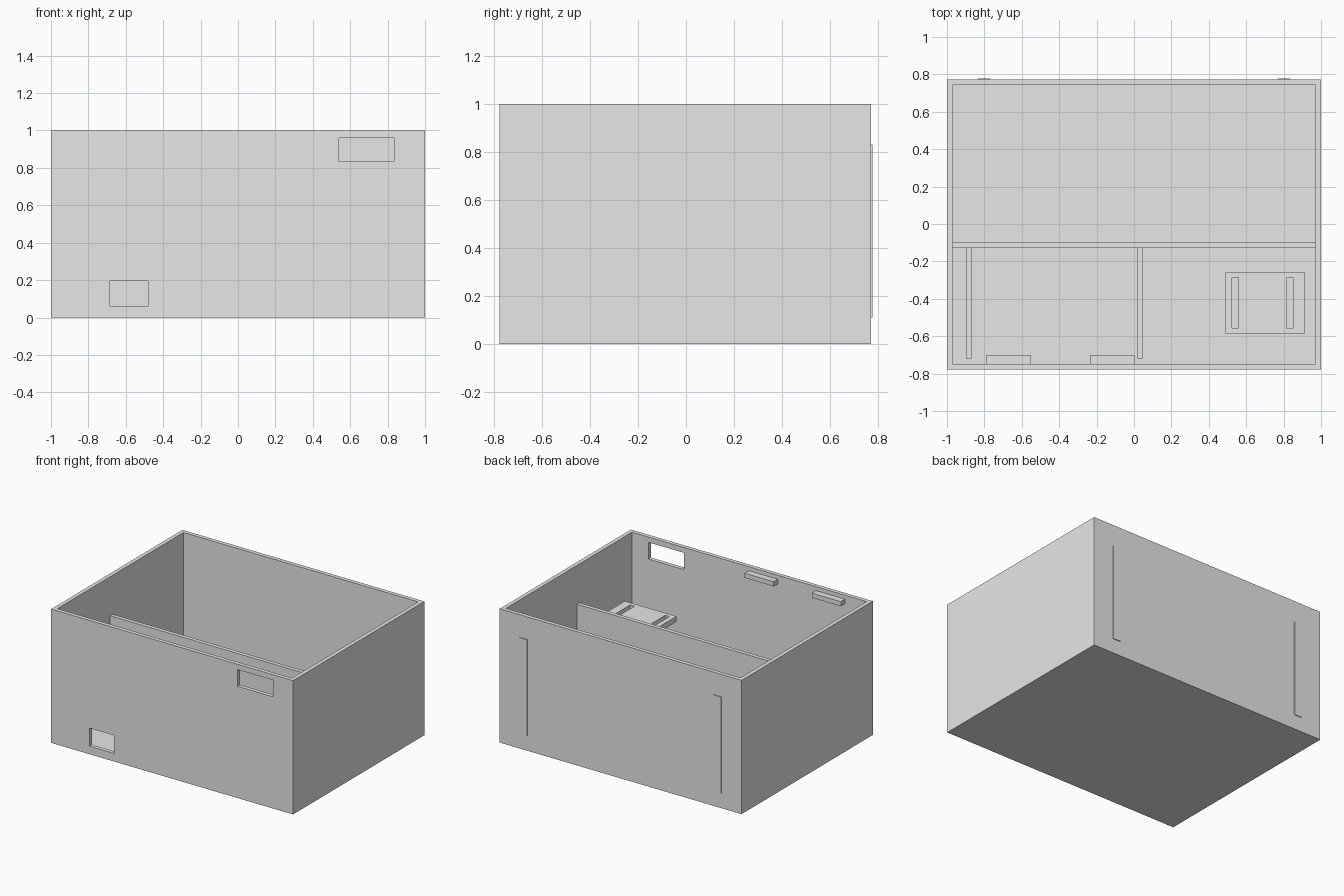
import bpy
import bmesh
from mathutils import Vector

cube = bpy.data.objects.get("Cube")
if cube:
    bpy.data.objects.remove(cube, do_unlink=True)

# Single plain grey
grey = bpy.data.materials.new("light_grey")
grey.use_nodes = True
grey.diffuse_color = (0.8, 0.8, 0.8, 1)
grey.node_tree.nodes["Principled BSDF"].inputs["Base Color"].default_value = (0.8, 0.8, 0.8, 1)


def box(name, x, y, z):
    """Axis-aligned box from three (min, max) ranges."""
    bm = bmesh.new()
    bmesh.ops.create_cube(bm, size=1)
    size = Vector((x[1] - x[0], y[1] - y[0], z[1] - z[0]))
    centre = Vector((sum(x), sum(y), sum(z))) / 2
    bmesh.ops.scale(bm, vec=size, verts=bm.verts)
    bmesh.ops.translate(bm, vec=centre, verts=bm.verts)
    mesh = bpy.data.meshes.new(name)
    bm.to_mesh(mesh)
    bm.free()
    mesh.materials.append(grey)
    obj = bpy.data.objects.new(name, mesh)
    bpy.context.collection.objects.link(obj)
    return obj


def cut(target, *ranges):
    """Subtract a box from the target and discard the cutter."""
    cutter = box("cutter", *ranges)
    cutter.hide_render = True
    mod = target.modifiers.new("cut", 'BOOLEAN')
    mod.operation = 'DIFFERENCE'
    mod.solver = 'EXACT'
    mod.object = cutter
    graph = bpy.context.evaluated_depsgraph_get()
    mesh = bpy.data.meshes.new_from_object(target.evaluated_get(graph))
    target.modifiers.clear()
    target.data = mesh
    bpy.data.objects.remove(cutter, do_unlink=True)


FRONT, BACK, WALL = -0.778, 0.772, 0.03
IN_FRONT, IN_BACK, IN_X = FRONT + WALL, BACK - WALL, 1 - WALL

# Open-topped case with two openings in the front wall
case = box("case", (-1, 1), (FRONT, BACK), (0, 1))
cut(case, (-IN_X, IN_X), (IN_FRONT, IN_BACK), (WALL, 1.2))
through = (FRONT - 0.1, IN_FRONT + 0.02)
cut(case, (0.54, 0.835), through, (0.835, 0.96))
cut(case, (-0.685, -0.48), through, (0.06, 0.195))

# Cross divider
box("divider", (-IN_X, IN_X), (-0.127, -0.097), (WALL, 0.71))

# Low partitions in the front bay
for side, x in (("right", -0.897), ("left", 0.018)):
    box(f"{side}_partition", (x, x + 0.03), (-0.72, -0.127), (WALL, 0.25))

# Raised shelf with two slots
shelf = box("shelf", (0.488, 0.915), (-0.585, -0.258), (0.522, 0.562))
for x in (0.525, 0.815):
    cut(shelf, (x, x + 0.035), (-0.555, -0.287), (0.4, 0.7))

# Ledges inside the front wall
for side, x in (("right", -0.79), ("left", -0.235)):
    box(f"{side}_ledge", (x, x + 0.24), (IN_FRONT, -0.7), (0.935, 0.97))

# Thin strips on the back
for side, x in (("right", -0.835), ("left", 0.77)):
    box(f"{side}_back_strip", (x, x + 0.065), (BACK, BACK + 0.006), (0.11, 0.832))
